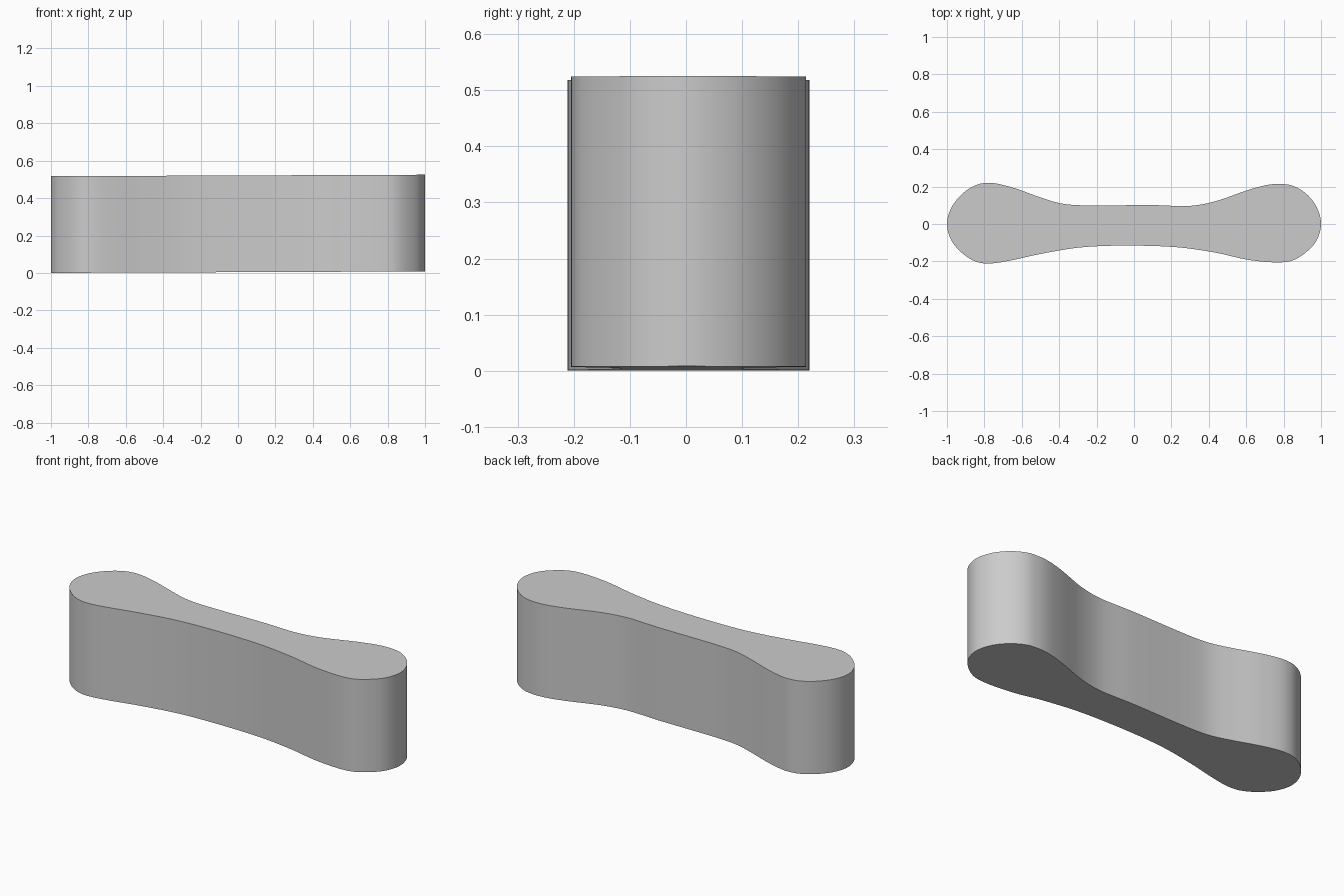
import bpy, bmesh, math
from mathutils import Vector

cube = bpy.data.objects.get("Cube")
if cube:
    bpy.data.objects.remove(cube, do_unlink=True)

HEIGHT = 0.517
STEPS = 7

# Outline knots, clockwise from the right-hand tip
KNOTS = [Vector(p) for p in (
    (-1, 0), (-.975, .09), (-.91, .168), (-.84, .21), (-.77, .22), (-.66, .198),
    (-.5, .142), (-.4, .112), (-.31, .101), (.1, .101), (.3, .097), (.43, .12),
    (.62, .185), (.72, .21), (.785, .214), (.85, .204), (.92, .162), (.977, .09),
    (1, 0), (.975, -.09), (.915, -.155), (.85, -.194), (.785, -.205), (.62, -.193),
    (.43, -.152), (.2, -.122), (-.25, -.122), (-.5, -.16), (-.66, -.195),
    (-.77, -.211), (-.84, -.203), (-.91, -.163), (-.975, -.09))]


def smooth_loop(knots, steps):
    """Closed centripetal spline through the knots."""
    out, n = [], len(knots)
    for i in range(n):
        a, b, c, d = (knots[(i + k) % n] for k in (-1, 0, 1, 2))
        t1 = math.sqrt((b - a).length)
        t2 = t1 + math.sqrt((c - b).length)
        t3 = t2 + math.sqrt((d - c).length)
        for s in range(steps):
            t = t1 + (t2 - t1) * s / steps
            p = a.lerp(b, t / t1)
            q = b.lerp(c, (t - t1) / (t2 - t1))
            r = c.lerp(d, (t - t2) / (t3 - t2))
            out.append(p.lerp(q, t / t2).lerp(q.lerp(r, (t - t1) / (t3 - t1)), (t - t1) / (t2 - t1)))
    return out


# Bone-shaped bar: outline face, extruded upward, with a very slight lean
bm = bmesh.new()
base = bm.faces.new([bm.verts.new((p.x, p.y, 0.004 + 0.004 * p.x))
                     for p in smooth_loop(KNOTS, STEPS)])
top = bmesh.ops.extrude_face_region(bm, geom=[base], use_keep_orig=True)
bmesh.ops.translate(bm, vec=(0, 0, HEIGHT),
                    verts=[g for g in top["geom"] if isinstance(g, bmesh.types.BMVert)])
bmesh.ops.recalc_face_normals(bm, faces=bm.faces)
mesh = bpy.data.meshes.new("bone_shaped_bar")
bm.to_mesh(mesh)
bm.free()
bar = bpy.data.objects.new("bone_shaped_bar", mesh)
bpy.context.collection.objects.link(bar)

# Plain grey
grey = bpy.data.materials.new("light_grey")
grey.use_nodes = True
colour = (0.6, 0.6, 0.6, 1)
grey.diffuse_color = colour
grey.node_tree.nodes["Principled BSDF"].inputs["Base Color"].default_value = colour
mesh.materials.append(grey)

# Smooth sides, sharp rims
bpy.ops.object.select_all(action="DESELECT")
bar.select_set(True)
bpy.context.view_layer.objects.active = bar
bpy.ops.object.shade_smooth_by_angle(angle=math.radians(30))
